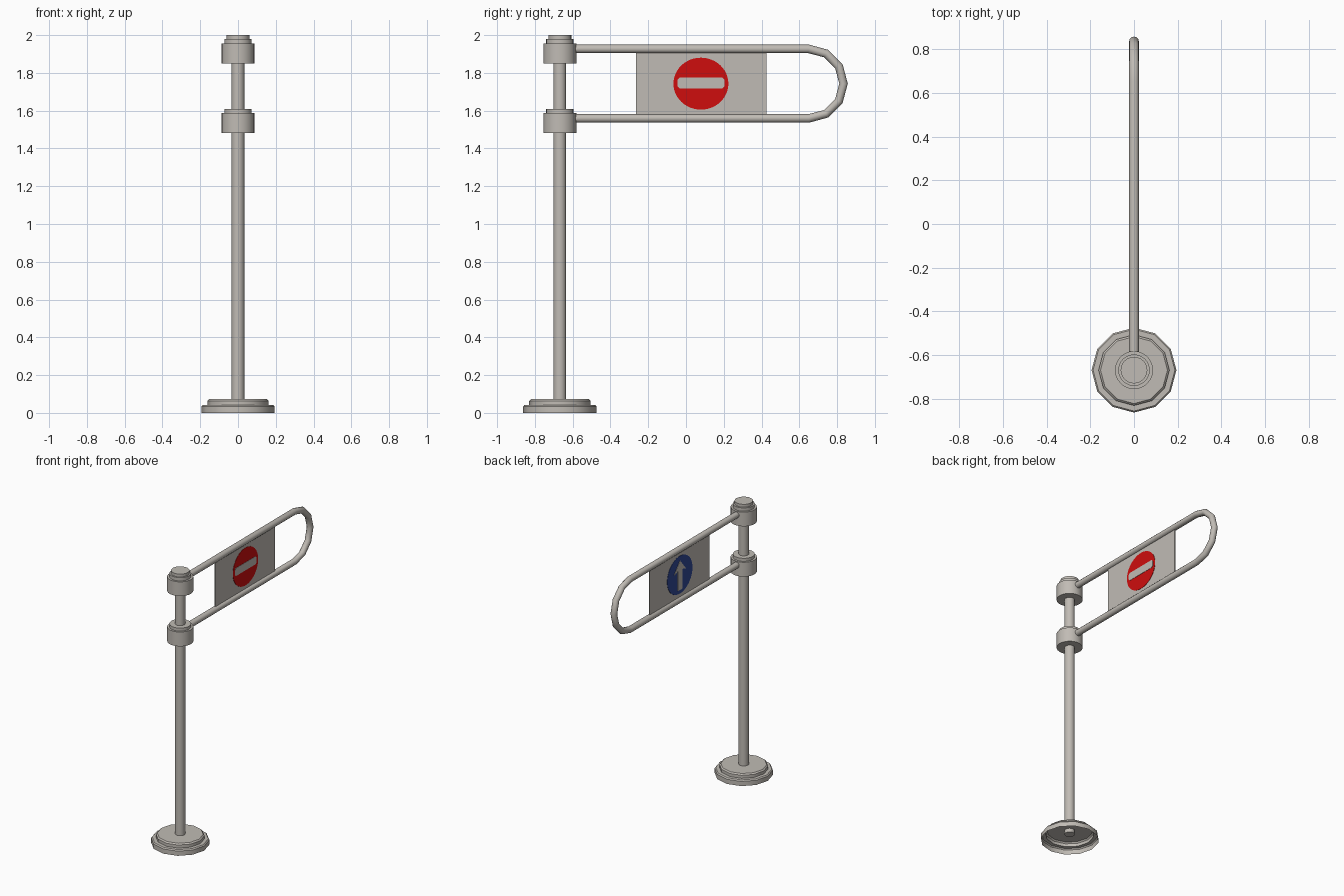
import bpy, bmesh, math

if "Cube" in bpy.data.objects:
    bpy.data.objects.remove(bpy.data.objects["Cube"])

POST_Y = -0.668
SIGN_Y, SIGN_Z = 0.079, 1.743


def material(name, rgb):
    m = bpy.data.materials.new(name)
    m.diffuse_color = (*rgb, 1)
    m.use_nodes = True
    m.node_tree.nodes["Principled BSDF"].inputs["Base Color"].default_value = m.diffuse_color
    return m


GREY = material("warm grey metal", (0.53, 0.50, 0.46))
RED = material("sign red", (0.62, 0.004, 0.004))
BLUE = material("sign blue", (0.03, 0.065, 0.30))


def finish(name, bm, mat, smooth=True):
    bmesh.ops.recalc_face_normals(bm, faces=bm.faces)
    me = bpy.data.meshes.new(name)
    bm.to_mesh(me)
    bm.free()
    ob = bpy.data.objects.new(name, me)
    bpy.context.collection.objects.link(ob)
    me.materials.append(mat)
    if smooth:
        shade(ob)
    return ob


def shade(ob):
    bpy.ops.object.select_all(action='DESELECT')
    ob.select_set(True)
    bpy.context.view_layer.objects.active = ob
    bpy.ops.object.shade_smooth_by_angle(angle=math.radians(40))


def lathe(name, profile, sides, cap_bottom=True):
    """Turn an (r, z) profile around the post axis and cap its ends."""
    bm = bmesh.new()
    rings = []
    for r, z in profile:
        rings.append([bm.verts.new((r * math.cos(2 * math.pi * i / sides),
                                    POST_Y + r * math.sin(2 * math.pi * i / sides), z))
                      for i in range(sides)])
    for a, b in zip(rings, rings[1:]):
        for i in range(sides):
            j = (i + 1) % sides
            bm.faces.new((a[i], a[j], b[j], b[i]))
    bm.faces.new(rings[-1])
    if cap_bottom:
        bm.faces.new(rings[0])
    return finish(name, bm, GREY)


def plate(name, outline, x0, x1, mat):
    """Thin plate from a (y, z) outline, between two x positions."""
    bm = bmesh.new()
    face = bm.faces.new([bm.verts.new((x0, y, z)) for y, z in outline])
    ext = bmesh.ops.extrude_face_region(bm, geom=[face])
    verts = [v for v in ext["geom"] if isinstance(v, bmesh.types.BMVert)]
    bmesh.ops.translate(bm, verts=verts, vec=(x1 - x0, 0, 0))
    return finish(name, bm, mat, False)


# Stepped base, a shell open underneath
lathe("base", [(0.194, 0), (0.194, 0.034), (0.187, 0.042), (0.162, 0.042),
               (0.162, 0.064), (0.153, 0.073)], 12, cap_bottom=False)

# Post
lathe("post", [(0.034, 0.045), (0.034, 1.97)], 16)

# Collars, the upper one with a cap
lathe("lower_collar", [(0.087, 1.483), (0.087, 1.588), (0.072, 1.588),
                       (0.072, 1.610)], 24)
lathe("upper_collar", [(0.087, 1.851), (0.087, 1.955), (0.072, 1.955),
                       (0.072, 1.979), (0.061, 1.979), (0.061, 2.0)], 24)

# Gate arm: one tube bent back in a half circle
R = 0.184
path = [(-0.61, SIGN_Z + R)]
path += [(0.65 + R * math.cos(math.radians(a)), SIGN_Z + R * math.sin(math.radians(a)))
         for a in range(90, -91, -30)]
path += [(-0.61, SIGN_Z - R)]
cu = bpy.data.curves.new("gate_arm", 'CURVE')
cu.dimensions = '3D'
cu.bevel_depth = 0.0225
cu.bevel_resolution = 4
cu.use_fill_caps = True
sp = cu.splines.new('POLY')
sp.points.add(len(path) - 1)
for p, (y, z) in zip(sp.points, path):
    p.co = (0, y, z, 1)
arm = bpy.data.objects.new("gate_arm", cu)
bpy.context.collection.objects.link(arm)
cu.materials.append(GREY)
bpy.ops.object.select_all(action='DESELECT')
arm.select_set(True)
bpy.context.view_layer.objects.active = arm
bpy.ops.object.convert(target='MESH')
shade(bpy.context.view_layer.objects.active)

# Sign panel
plate("sign_panel", [(-0.265, 1.578), (0.425, 1.578), (0.425, 1.908), (-0.265, 1.908)],
      -0.004, 0.004, GREY)

# Round signs: red to the right, blue to the left
disc = [(SIGN_Y + 0.1455 * math.cos(math.tau * i / 48),
         SIGN_Z + 0.1375 * math.sin(math.tau * i / 48)) for i in range(48)]
plate("no_entry_disc", disc, 0.003, 0.006, RED)
plate("direction_disc", disc, -0.003, -0.006, BLUE)

# White bar with clipped corners
w, h, c = 0.125, 0.029, 0.012
bar = [(-w, -h + c), (-w + c, -h), (w - c, -h), (w, -h + c),
       (w, h - c), (w - c, h), (-w + c, h), (-w, h - c)]
plate("no_entry_bar", [(SIGN_Y + y, SIGN_Z + 0.003 + z) for y, z in bar],
      0.005, 0.008, GREY)

# Upward arrow
arrow = [(-0.025, -0.11), (0.025, -0.11), (0.025, 0.035), (0.07, 0.02),
         (0.0, 0.105), (-0.07, 0.02), (-0.025, 0.035)]
plate("direction_arrow", [(SIGN_Y + y, SIGN_Z + z) for y, z in arrow],
      -0.005, -0.008, GREY)
